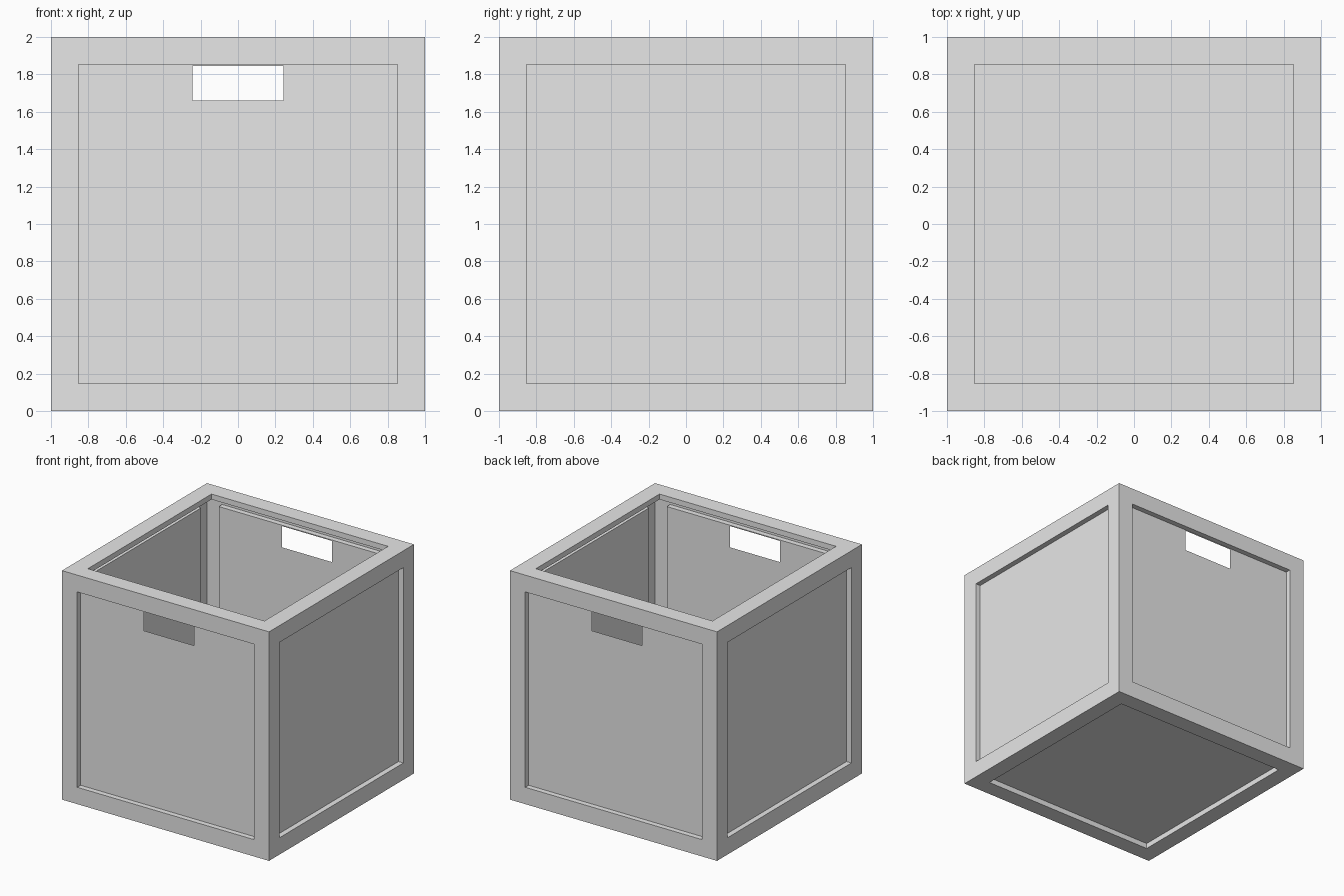
import bpy
import bmesh
from mathutils import Vector

SIZE = 2.0
BORDER = 0.147      # width of the frame around each panel
RECESS = 0.047      # how far the panels sit behind the frame
HOLE_HALF = 0.243   # half width of the hand hole
HOLE_LOW, HOLE_HIGH = 1.66, 1.845

cube = bpy.data.objects.get("Cube")
if cube:
    bpy.data.objects.remove(cube, do_unlink=True)

grey = bpy.data.materials.new("plain grey")
grey.use_nodes = True
colour = (0.8, 0.8, 0.8, 1.0)
grey.diffuse_color = colour
grey.node_tree.nodes["Principled BSDF"].inputs["Base Color"].default_value = colour


def cut_hand_hole(bm, panel):
    """Slice one upright panel along the hole's borders and drop the middle."""
    faces = [panel]
    borders = [((-HOLE_HALF, 0, 0), (1, 0, 0)), ((HOLE_HALF, 0, 0), (1, 0, 0)),
               ((0, 0, HOLE_LOW), (0, 0, 1)), ((0, 0, HOLE_HIGH), (0, 0, 1))]
    for point, normal in borders:
        edges = {e for f in faces for e in f.edges}
        verts = {v for f in faces for v in f.verts}
        cut = bmesh.ops.bisect_plane(
            bm, geom=faces + list(edges) + list(verts), dist=1e-5,
            plane_co=point, plane_no=normal)
        faces = [g for g in cut["geom"] if isinstance(g, bmesh.types.BMFace)]
    hole = [f for f in faces
            if abs(f.calc_center_median().x) < HOLE_HALF
            and HOLE_LOW < f.calc_center_median().z < HOLE_HIGH]
    bmesh.ops.delete(bm, geom=hole, context="FACES")


# Thin shell: framed cube with every panel pushed inward
bm = bmesh.new()
bmesh.ops.create_cube(bm, size=SIZE)
bmesh.ops.translate(bm, verts=bm.verts, vec=Vector((0, 0, SIZE / 2)))
panels = list(bm.faces)
bmesh.ops.inset_individual(bm, faces=panels, thickness=BORDER, use_even_offset=True)
bmesh.ops.inset_individual(bm, faces=panels, thickness=0.0, depth=-RECESS)
bm.normal_update()

# Open top, keeping its lip
top = [f for f in panels if f.normal.z > 0.9]
hand_panels = [f for f in panels if abs(f.normal.y) > 0.9]
bmesh.ops.delete(bm, geom=top, context="FACES")

# Hand holes in the front and back panels
for panel in hand_panels:
    cut_hand_hole(bm, panel)

mesh = bpy.data.meshes.new("storage_box")
bm.to_mesh(mesh)
bm.free()
mesh.materials.append(grey)
box = bpy.data.objects.new("storage_box", mesh)
bpy.context.collection.objects.link(box)
